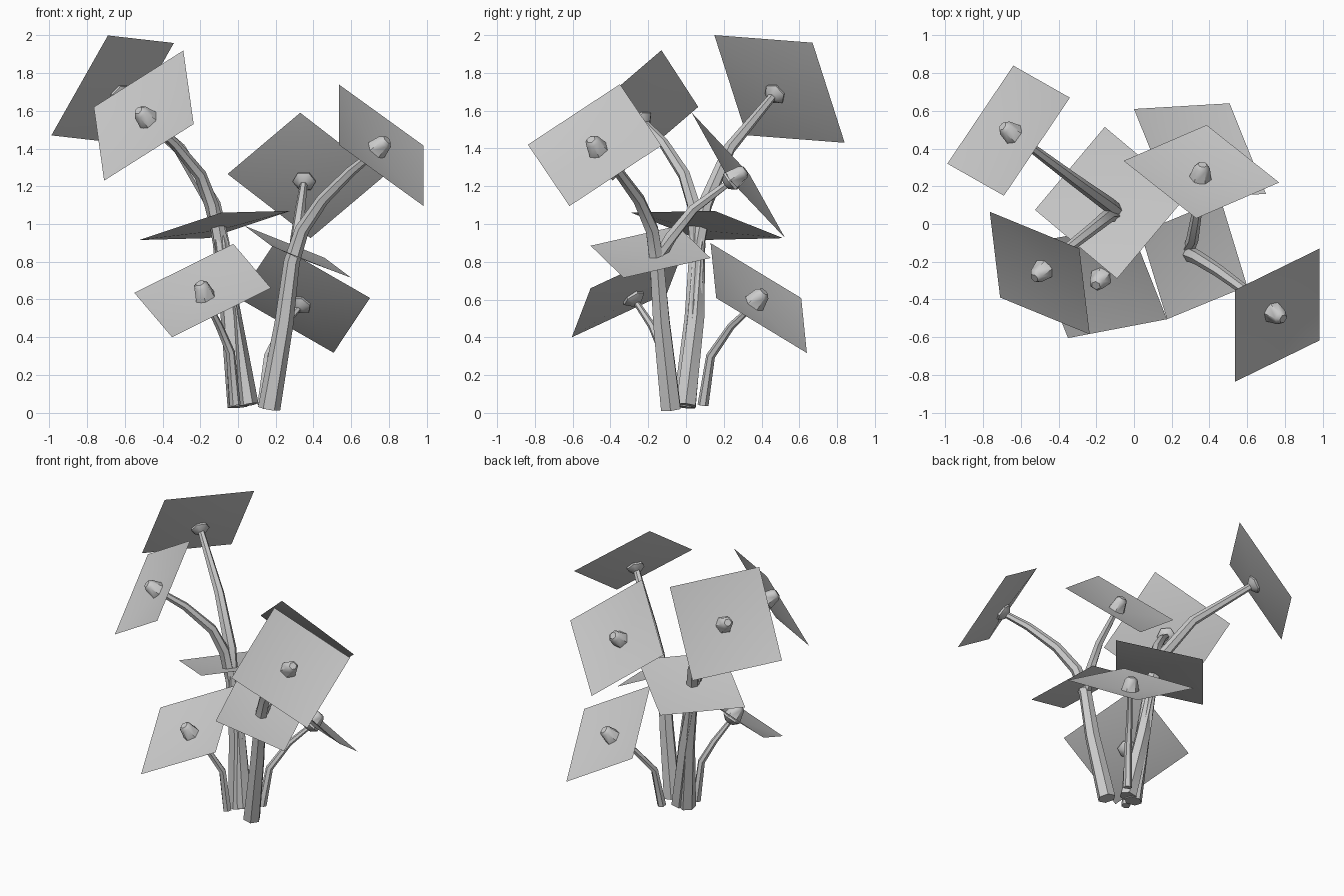
import bpy, bmesh, math
from mathutils import Vector

if "Cube" in bpy.data.objects:
    bpy.data.objects.remove(bpy.data.objects["Cube"], do_unlink=True)

# Single material
grey = bpy.data.materials.new("light_grey")
grey.use_nodes = True
colour = (0.6, 0.6, 0.6, 1)
grey.diffuse_color = colour
grey.node_tree.nodes["Principled BSDF"].inputs["Base Color"].default_value = colour


def add_object(name, bm, closed=True):
    """Turn a bmesh into a smooth shaded object."""
    if closed:
        bmesh.ops.recalc_face_normals(bm, faces=bm.faces[:])
    for face in bm.faces:
        face.smooth = True
    mesh = bpy.data.meshes.new(name)
    bm.to_mesh(mesh)
    bm.free()
    mesh.materials.append(grey)
    obj = bpy.data.objects.new(name, mesh)
    bpy.context.collection.objects.link(obj)
    return obj


def loft(name, path, radii, sides=6):
    """Closed tube of rings along a path, one radius per point."""
    bm = bmesh.new()
    rings = []
    for i, point in enumerate(path):
        before = path[max(i - 1, 0)]
        after = path[min(i + 1, len(path) - 1)]
        turn = (after - before).to_track_quat('Z', 'Y')
        ring = []
        for k in range(sides):
            angle = math.tau * k / sides
            offset = Vector((math.cos(angle), math.sin(angle), 0)) * radii[i]
            ring.append(bm.verts.new(point + turn @ offset))
        rings.append(ring)
    for low, high in zip(rings, rings[1:]):
        for k in range(sides):
            n = (k + 1) % sides
            bm.faces.new((low[k], low[n], high[n], high[k]))
    bm.faces.new(rings[0][::-1])
    bm.faces.new(rings[-1])
    obj = add_object(name, bm)
    bpy.ops.object.select_all(action='DESELECT')
    obj.select_set(True)
    bpy.context.view_layer.objects.active = obj
    bpy.ops.object.shade_smooth_by_angle(angle=math.radians(50))


def card(name, corners, dip):
    """Square sheet from three corners, its middle pushed in a little."""
    a, b, c = (Vector(p) for p in corners)
    centre = (a + c) / 2
    normal = (b - a).cross(c - b).normalized()
    if normal.z < 0:
        normal.negate()
    bm = bmesh.new()
    rim = [bm.verts.new(p) for p in (a, b, c, a + c - b)]
    middle = bm.verts.new(centre - normal * dip)
    for i in range(4):
        bm.faces.new((rim[i], rim[(i + 1) % 4], middle))
    bmesh.ops.recalc_face_normals(bm, faces=bm.faces[:])
    if sum(f.normal.z for f in bm.faces) < 0:
        bmesh.ops.reverse_faces(bm, faces=bm.faces[:])
    add_object(name, bm, closed=False)
    return centre, normal


def flower(name, corners, stem, thick, thin):
    """Petal sheet with a bud in its middle, on a tapering stem."""
    centre, normal = card(name + "_petals", corners, 0.05)
    profile = [(-0.085, 0.03), (-0.055, 0.062), (0.03, 0.042), (0.048, 0.025)]
    loft(name + "_bud", [centre + normal * h for h, r in profile],
         [r for h, r in profile])
    path = [Vector(p) for p in stem] + [centre - normal * 0.075]
    top = path[-1].z
    radii = [thin + (thick - thin) * (1 - p.z / top) ** 0.7 for p in path]
    loft(name + "_stem", path, radii)


# Tall pair on the right-hand trunk
flower("back_right_tall",
       [(-.69, .15, 2), (-.34, .67, 1.96), (-.64, .84, 1.43)],
       [(0, -.01, .03), (-.04, .04, .5), (-.09, .06, .9), (-.13, .1, 1.1),
        (-.31, .23, 1.4)], .06, .022)
flower("front_right_tall",
       [(-.29, -.13, 1.92), (-.235, -.585, 1.53), (-.71, -.39, 1.23)],
       [(.05, 0, .04), (-.03, .05, .5), (-.09, .06, .9), (-.14, .04, 1.1),
        (-.2, -.01, 1.26), (-.34, -.12, 1.43)], .06, .022)

# Tall pair on the left-hand trunk
flower("front_left_tall",
       [(.535, -.35, 1.74), (.985, -.13, 1.415), (.985, -.617, 1.095)],
       [(.165, -.08, .02), (.245, -.13, .48), (.285, -.155, .8),
        (.34, -.18, .97), (.45, -.25, 1.13), (.6, -.36, 1.28)], .06, .022)
flower("back_left_tall",
       [(.33, .03, 1.59), (.77, .22, 1.25), (.385, .525, .925)],
       [(.165, -.08, .03), (.245, -.13, .48), (.285, -.155, .8),
        (.31, -.08, .93), (.33, .04, 1.08)], .055, .02)

# Short flowers on thin stems
flower("front_right_short",
       [(-.35, -.605, .4), (.175, -.505, .66), (-.025, 0, .895)],
       [(-.015, -.1, .04), (-.04, -.12, .32), (-.1, -.18, .46)], .03, .016)
flower("back_left_short",
       [(0, .61, .608), (.507, .64, .317), (.7, .16, .608)],
       [(.13, .09, .04), (.16, .13, .3), (.24, .24, .46)], .03, .016)

# Leaves around the trunks
card("right_leaf", [(-.155, .515, .925), (.28, .15, 1.07), (-.09, -.29, 1.06)], .03)
card("left_leaf", [(.175, -.505, .885), (.6, -.33, .715), (.46, .13, .82)], .03)
